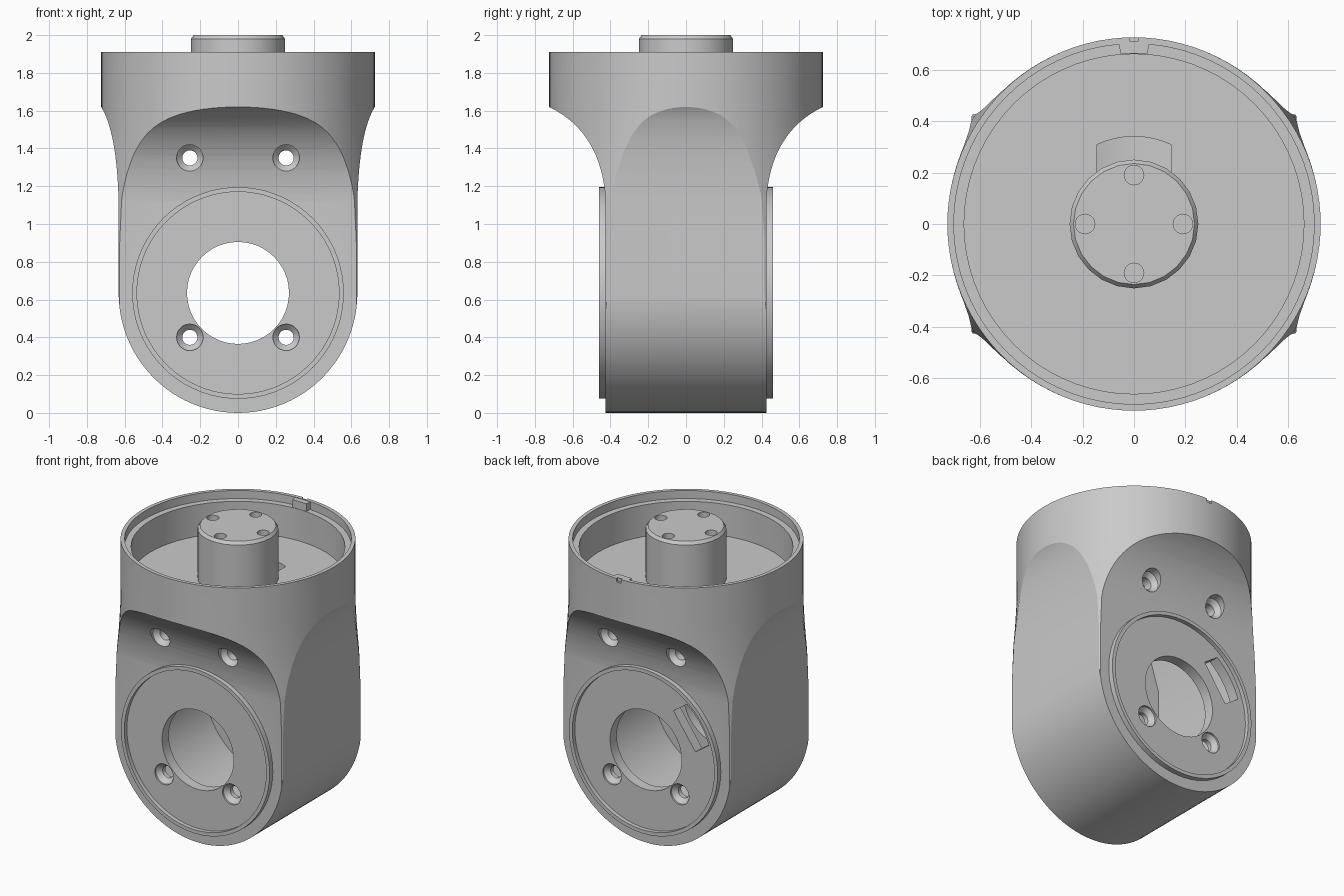
import bpy, bmesh, math
from mathutils import Vector

cube = bpy.data.objects.get("Cube")
if cube:
    bpy.data.objects.remove(cube, do_unlink=True)

HUB_Z = 0.635      # height of the cross bore
RIM_Z = 1.91       # top of the cup rim
LEDGE_Z = 1.855    # step inside the rim
FLOOR_Z = 1.64     # floor of the cup

grey = bpy.data.materials.new("light_grey")
grey.use_nodes = True
grey.diffuse_color = (0.59, 0.59, 0.59, 1)
grey.node_tree.nodes["Principled BSDF"].inputs["Base Color"].default_value = (0.59, 0.59, 0.59, 1)


def place(axis, u, v, h):
    """Map profile coordinates u, v and extrusion height h to space."""
    return {"x": Vector((h, u, v)), "y": Vector((u, h, v)), "z": Vector((u, v, h))}[axis]


def stack(name, rings, axis):
    """Join equal rings of (u, v, h) points into a closed solid."""
    bm = bmesh.new()
    loops = [[bm.verts.new(place(axis, *p)) for p in ring] for ring in rings]
    for a, b in zip(loops, loops[1:]):
        for i in range(len(a)):
            j = (i + 1) % len(a)
            bm.faces.new((a[i], a[j], b[j], b[i]))
    bm.faces.new(loops[0][::-1])
    bm.faces.new(loops[-1])
    bmesh.ops.recalc_face_normals(bm, faces=bm.faces)
    mesh = bpy.data.meshes.new(name)
    bm.to_mesh(mesh)
    bm.free()
    mesh.materials.append(grey)
    obj = bpy.data.objects.new(name, mesh)
    bpy.context.collection.objects.link(obj)
    return obj


def prism(name, points, lo, hi, axis):
    return stack(name, [[(u, v, h) for u, v in points] for h in (lo, hi)], axis)


def lathe(name, profile, axis="z", cu=0, cv=0, sides=64):
    turn = [math.tau * i / sides for i in range(sides)]
    return stack(name, [[(cu + r * math.cos(a), cv + r * math.sin(a), h) for a in turn]
                        for r, h in profile], axis)


def boolean(target, tool, operation="DIFFERENCE"):
    """Apply a boolean and discard the tool."""
    tool.hide_render = True
    mod = target.modifiers.new("boolean", "BOOLEAN")
    mod.operation, mod.solver, mod.object = operation, "EXACT", tool
    bpy.context.view_layer.objects.active = target
    bpy.ops.object.modifier_apply(modifier=mod.name)
    bpy.data.objects.remove(tool, do_unlink=True)


def smooth(obj):
    bpy.ops.object.select_all(action="DESELECT")
    obj.select_set(True)
    bpy.context.view_layer.objects.active = obj
    bpy.ops.object.shade_smooth_by_angle(angle=math.radians(20))


def flare(p0, p1, p2, steps=16):
    """Quadratic curve for the concave shoulder."""
    out = []
    for i in range(steps + 1):
        t = i / steps
        out.append(tuple((1 - t) ** 2 * a + 2 * t * (1 - t) * b + t * t * c
                         for a, b, c in zip(p0, p1, p2)))
    return out


def mirrored(half):
    return half + [(-u, v) for u, v in reversed(half)]


def slot_outline(outer, inner, half, angle, cv=0):
    """Slot with a curved outer wall, turned to the given angle."""
    spread = math.asin(half / outer)
    pts = [(outer * math.cos(spread * k / 4), outer * math.sin(spread * k / 4))
           for k in range(-4, 5)] + [(inner, half), (inner, -half)]
    c, s = math.cos(angle), math.sin(angle)
    return [(c * u - s * v, cv + s * u + c * v) for u, v in pts]


# Housing: round cup that narrows to a flat-sided, round-bottomed lug
housing = lathe("housing", [(0.757, -0.1), (0.757, 0.9), (0.748, 1.15), (0.735, 1.3),
                            (0.727, 1.45), (0.725, 1.6), (0.725, RIM_Z)], sides=96)
side_half = [(0.8, 2.2), (0.8, 1.655)] + flare((0.725, 1.62), (0.445, 1.485), (0.425, 1.12))
side_half.append((0.425, -0.2))
boolean(housing, prism("side_shape", mirrored(side_half), -1, 1, "x"), "INTERSECT")
bottom = [(0.632 * math.cos(a), HUB_Z - HUB_Z * math.sin(a))
          for a in (math.pi / 2 * k / 24 for k in range(24))]
front_half = [(0.78, 2.2), (0.78, 1.7)] + flare((0.725, 1.62), (0.642, 1.49), (0.632, 1.12)) + bottom
front_points = mirrored(front_half)
front_points.insert(len(front_half), (0, 0))
boolean(housing, prism("front_shape", front_points, -1, 1, "y"), "INTERSECT")

# Round pads on front and back, each with a thin lip around a recessed face
boolean(housing, lathe("pads", [(0.56, -0.46), (0.56, 0.46)], "y", 0, HUB_Z, 72), "UNION")
for side in (-1, 1):
    boolean(housing, lathe("pad_recess", [(0.535, side * 0.432), (0.535, side * 0.47)],
                           "y", 0, HUB_Z, 72))

# Stepped cup interior
boolean(housing, lathe("cup", [(0.66, FLOOR_Z), (0.66, LEDGE_Z), (0.70, LEDGE_Z + 0.0001),
                               (0.70, 2.1)], sides=72))

# Inner cavity and cross bore
arch = [(0.5 * math.cos(a), HUB_Z + 0.5 * math.sin(a))
        for a in (-math.pi * k / 32 for k in range(33))]
boolean(housing, prism("cavity", arch + [(-0.5, 1.2), (-0.4, 1.52), (0.4, 1.52), (0.5, 1.2)],
                       -0.36, 0.36, "y"))
boolean(housing, lathe("bore", [(0.27, -0.7), (0.27, 0.7)], "y", 0, HUB_Z, 48))

# Countersunk screw holes through both walls
for x in (-0.255, 0.255):
    for z, seat in ((0.4, 0.42), (1.35, 0.45)):
        profile = [(0.07, 0.8), (0.07, seat), (0.04, seat - 0.03)]
        profile += [(r, -h) for r, h in reversed(profile)]
        boolean(housing, lathe("screw_hole", profile, "y", x, z, 32))

# Cable slots in the cup floor and the back pad
boolean(housing, prism("floor_slot", slot_outline(0.34, 0.2, 0.144, math.pi / 2), 1.4, 1.7, "z"))
boolean(housing, prism("pad_slot", slot_outline(0.50, 0.355, 0.144, math.radians(145), HUB_Z),
                       0.3, 0.6, "y"))

# Alignment key with a small notch through the rim
key = [(-0.06, 0.712), (-0.053, 0.662), (0.053, 0.662), (0.06, 0.712)]
boolean(housing, prism("key", key, LEDGE_Z - 0.03, RIM_Z - 0.003, "z"), "UNION")
notch = [(-0.018, 0.71), (0.018, 0.71), (0.018, 0.8), (-0.018, 0.8)]
boolean(housing, prism("rim_notch", notch, 1.885, 2.0, "z"))
smooth(housing)

# Central output shaft with four blind holes
shaft = lathe("output_shaft", [(0.25, FLOOR_Z - 0.01), (0.25, 1.98), (0.235, 2.0)], sides=24)
for k in range(4):
    a = k * math.pi / 2
    boolean(shaft, lathe("shaft_hole", [(0.038, 1.9), (0.038, 2.1)], "z",
                         0.19 * math.cos(a), 0.19 * math.sin(a), 20))
smooth(shaft)
